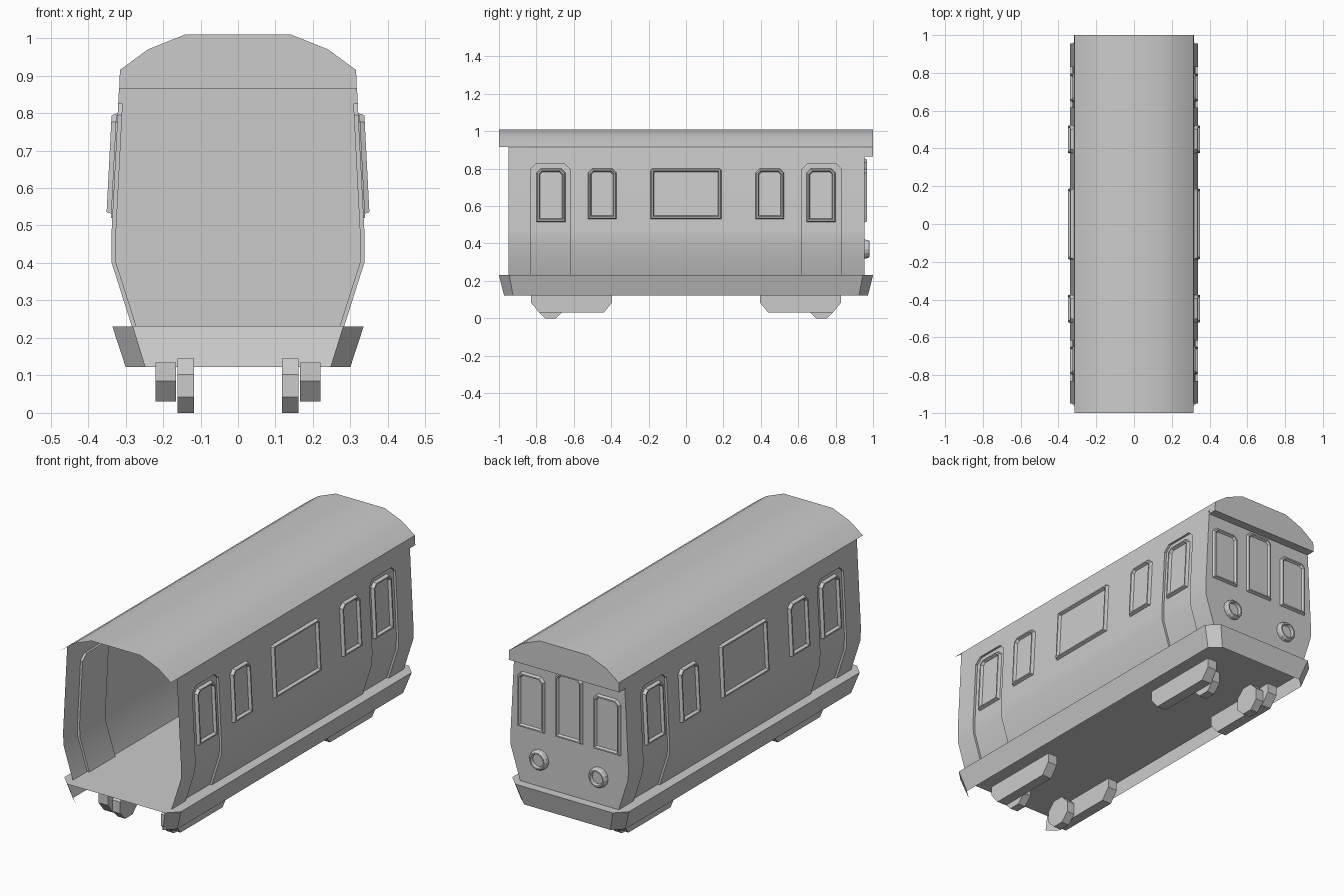
import bpy, bmesh, math

if "Cube" in bpy.data.objects:
    bpy.data.objects.remove(bpy.data.objects["Cube"])

PROFILE = [(0.283, 0.23), (0.337, 0.40), (0.338, 0.47), (0.315, 0.915)]   # side wall (x, z)
BACK, FRONT, SILL, RECESS = 0.955, -0.95, 0.23, 0.012
DOORS = [(-0.832, -0.618), (0.618, 0.832)]


def wall_x(z):
    """Half width of the body at height z."""
    for (x0, z0), (x1, z1) in zip(PROFILE, PROFILE[1:]):
        if z <= z1:
            return x0 + (x1 - x0) * (z - z0) / (z1 - z0)
    return PROFILE[-1][0]


def make(name, faces, mirror=(False, False), smooth=False):
    """Object from a list of faces, each a list of 3D points."""
    bm = bmesh.new()
    for pts in faces:
        bm.faces.new([bm.verts.new(p) for p in pts])
    bmesh.ops.remove_doubles(bm, verts=bm.verts, dist=1e-5)
    bmesh.ops.recalc_face_normals(bm, faces=bm.faces)
    me = bpy.data.meshes.new(name)
    bm.to_mesh(me)
    bm.free()
    ob = bpy.data.objects.new(name, me)
    bpy.context.collection.objects.link(ob)
    if any(mirror):
        m = ob.modifiers.new("mirror", 'MIRROR')
        m.use_axis = (mirror[0], mirror[1], False)
        m.use_mirror_merge = False
    if smooth:
        bpy.ops.object.select_all(action='DESELECT')
        ob.select_set(True)
        bpy.context.view_layer.objects.active = ob
        bpy.ops.object.shade_smooth_by_angle(angle=math.radians(30))
    return ob


def band(a, b, closed=True):
    """Quads joining two point loops."""
    n = len(a)
    return [[a[i], a[(i + 1) % n], b[(i + 1) % n], b[i]] for i in range(n if closed else n - 1)]


def prism(loop, x0, x1):
    """Solid from a (y, z) outline between two x values."""
    a = [(x0, y, z) for y, z in loop]
    b = [(x1, y, z) for y, z in loop]
    return band(a, b) + [a[::-1], b]


# Body: side walls with recessed doors, and the back end wall
def side_faces(s):
    P = lambda y, z, d=0: (s * (wall_x(z) - d), y, z)
    zs = [p[1] for p in PROFILE]
    out = []

    def column(y0, y1, levels, d=0):
        for z0, z1 in zip(levels, levels[1:]):
            out.append([P(y0, z0, d), P(y1, z0, d), P(y1, z1, d), P(y0, z1, d)])

    edges = [FRONT] + [y for d in DOORS for y in d] + [BACK]
    for y0, y1 in zip(edges[::2], edges[1::2]):
        column(y0, y1, zs)
    for y0, y1 in DOORS:
        arch = [(y0, 0.795), (y0 + 0.03, 0.825), (y1 - 0.03, 0.825), (y1, 0.795)]
        out.append([P(*p) for p in arch + [(y1, 0.915), (y0, 0.915)]])
        column(y0, y1, zs[:3] + [0.795], RECESS)
        out.append([P(*p, RECESS) for p in arch])
        path = [(y0, z) for z in zs[:3]] + arch + [(y1, z) for z in zs[2::-1]]
        out.extend(band([P(*p) for p in path], [P(*p, RECESS) for p in path], False))
    return out


half = PROFILE[:3] + [(wall_x(0.865), 0.865)]
end_wall = [(x, BACK, z) for x, z in half] + [(-x, BACK, z) for x, z in half[::-1]]
make("body_shell", side_faces(1) + side_faces(-1) + [end_wall], smooth=True)

# Roof: faceted arch with a hood closing the back end
arch = [(0.315, 0.915), (0.24, 0.97), (0.14, 1.01)]
arch += [(-x, z) for x, z in arch[::-1]]
hood_x, hood_z = 0.317, 0.865
hood = [(hood_x, hood_z)] + arch + [(-hood_x, hood_z)]
roof = band([(x, -1, z) for x, z in arch], [(x, 1, z) for x, z in arch], False)
roof.append([(x, 1, z) for x, z in hood])
roof.append([(hood_x, BACK, hood_z), (hood_x, 1, hood_z), (-hood_x, 1, hood_z), (-hood_x, BACK, hood_z)])
for s in (1, -1):
    roof.append([(s * hood_x, BACK, hood_z), (s * hood_x, 1, hood_z), (s * 0.315, 1, 0.915), (s * 0.315, BACK, 0.915)])
make("roof", roof, smooth=True)


# Floor with a sloping skirt, open at the front and below
def plan(x, xc, y, yc, z):
    q = [(xc, y), (x, yc)]
    h = [(px, -py) for px, py in q] + [(px, py) for px, py in q[::-1]]
    return [(px, py, z) for px, py in h] + [(-px, py, z) for px, py in h[::-1]]


top = plan(0.335, 0.28, 1.0, 0.945, SILL)
low = plan(0.30, 0.247, 0.973, 0.925, 0.123)
make("floor_and_skirt", [top] + band(top, low, False))


# Windows: raised frame around a flat pane
def window(name, u0, u1, v0, v1, chamfer, place, mirror_x=True, height=0.016):
    def loop(i, d):
        a, b, lo, hi = u0 + i, u1 - i, v0 + i, v1 - i
        c = max(chamfer - 0.5 * i, 0.003)
        pts = [(a, lo), (b, lo), (b, hi - c), (b - c, hi), (a + c, hi), (a, hi - c)]
        return [place(u, v, d) for u, v in pts]
    loops = [loop(0, 0), loop(0.006, height), loop(0.013, height), loop(0.019, 0.002)]
    faces = [f for a, b in zip(loops, loops[1:]) for f in band(a, b)] + [loops[-1]]
    make(name, faces, (mirror_x, False))


on_side = lambda y, z, d: (wall_x(z) + d, y, z)
on_door = lambda y, z, d: (wall_x(z) - RECESS + d, y, z)
on_end = lambda x, z, d: (x, BACK + d, z)

window("side_window_centre", -0.19, 0.19, 0.53, 0.80, 0.008, on_side)
for tag, s in (("front", -1), ("back", 1)):
    ya, yb = sorted((s * 0.372, s * 0.525))
    window("side_window_" + tag, ya, yb, 0.53, 0.80, 0.022, on_side)
    ya, yb = sorted((s * 0.645, s * 0.80))
    window("door_window_" + tag, ya, yb, 0.515, 0.80, 0.022, on_door)
window("end_window_outer", 0.14, 0.295, 0.512, 0.80, 0.022, on_end, height=0.013)
window("end_window_centre", -0.077, 0.077, 0.514, 0.855, 0.022, on_end, False, 0.013)


# Headlights: short bevelled rings with a sunken lens
def ring(r, y, n=14):
    return [(0.17 + r * math.cos(2 * math.pi * i / n), y, 0.37 + r * math.sin(2 * math.pi * i / n))
            for i in range(n)]


rings = [ring(0.052, BACK), ring(0.05, 0.972), ring(0.043, 0.981), ring(0.036, 0.981), ring(0.033, 0.964)]
make("headlights", [f for a, b in zip(rings, rings[1:]) for f in band(a, b)] + [rings[-1]], (True, False))

# Running gear: chamfered side frames and octagonal wheels
frame = [(0.395, 0.135), (0.395, 0.085), (0.44, 0.03), (0.785, 0.03), (0.83, 0.085), (0.83, 0.135)]
make("axle_frames", prism(frame, 0.166, 0.22), (True, True))
R = 0.0725
oct_r = R / math.cos(math.pi / 8)
wheel = [(0.725 + oct_r * math.cos(math.pi / 8 + i * math.pi / 4),
          R + oct_r * math.sin(math.pi / 8 + i * math.pi / 4)) for i in range(8)]
make("wheels", prism(wheel, 0.118, 0.162), (True, True))
